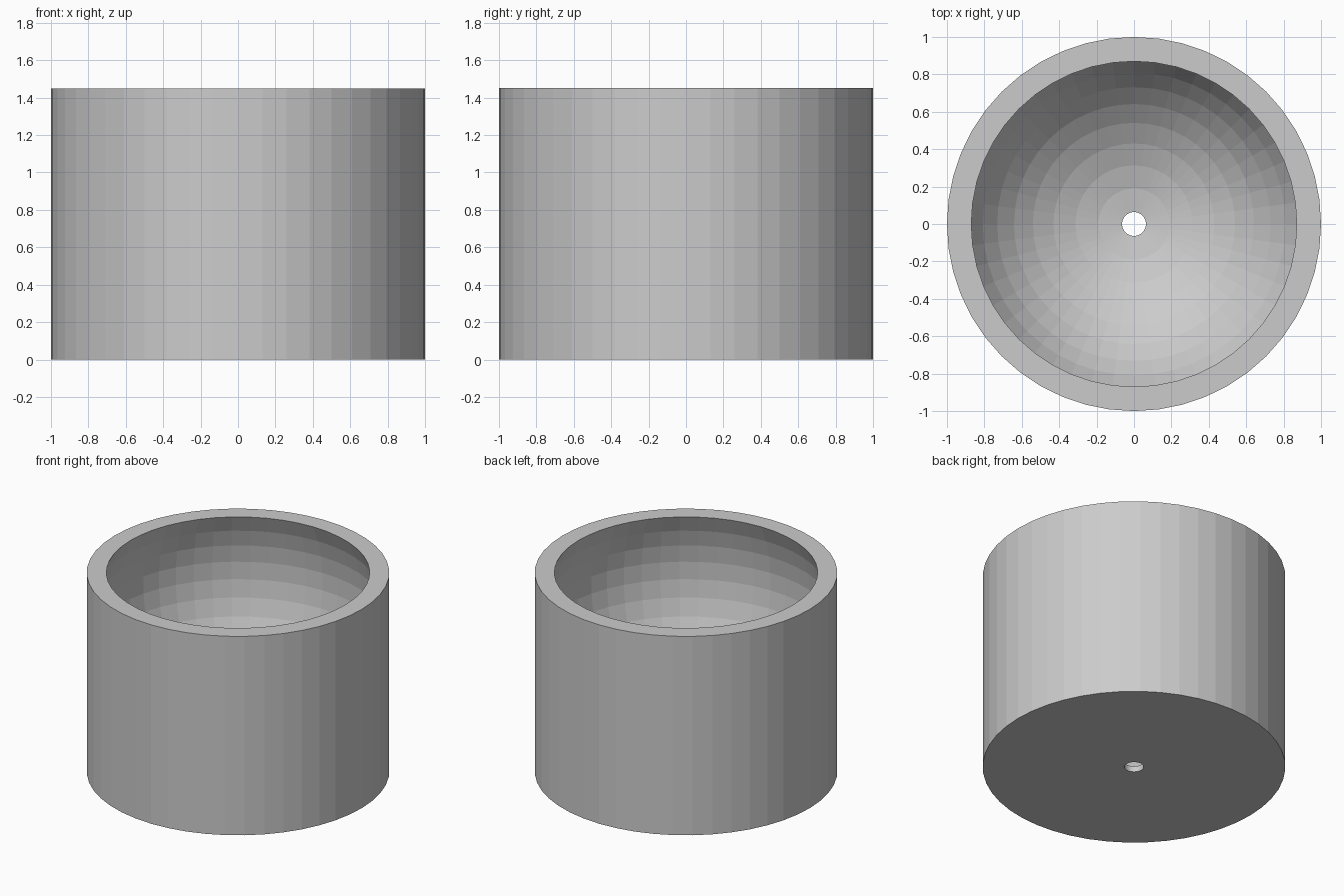
import bpy, bmesh, math

if "Cube" in bpy.data.objects:
    bpy.data.objects.remove(bpy.data.objects["Cube"])

SEGS = 48
R, CZ = 0.973, 1.013      # spherical cavity
HOLE, RIM, H = 0.064, 0.87, 1.45

# Closed cross-section: outer wall, rim, faceted spherical cavity, drain hole
profile = [(HOLE, 0.0), (1.0, 0.0), (1.0, H), (RIM, H)]
for k in range(22):
    lat = math.radians(18.75 - 7.5 * k)
    if lat > math.radians(-85):
        profile.append((R * math.cos(lat), CZ + R * math.sin(lat)))
profile.append((HOLE, CZ - R * math.cos(math.radians(3.75))))

# Revolve the section
bm = bmesh.new()
rings = []
for i in range(SEGS):
    a = 2 * math.pi * i / SEGS
    rings.append([bm.verts.new((r * math.cos(a), r * math.sin(a), z)) for r, z in profile])
n = len(profile)
for i in range(SEGS):
    p, q = rings[i], rings[(i + 1) % SEGS]
    for j in range(n):
        k = (j + 1) % n
        bm.faces.new((p[j], q[j], q[k], p[k]))
bmesh.ops.recalc_face_normals(bm, faces=bm.faces[:])

mesh = bpy.data.meshes.new("pot")
bm.to_mesh(mesh)
bm.free()
pot = bpy.data.objects.new("pot", mesh)
bpy.context.collection.objects.link(pot)

# Plain grey
grey = bpy.data.materials.new("light grey")
grey.diffuse_color = (0.6, 0.6, 0.6, 1)
grey.use_nodes = True
grey.node_tree.nodes["Principled BSDF"].inputs["Base Color"].default_value = grey.diffuse_color
mesh.materials.append(grey)
